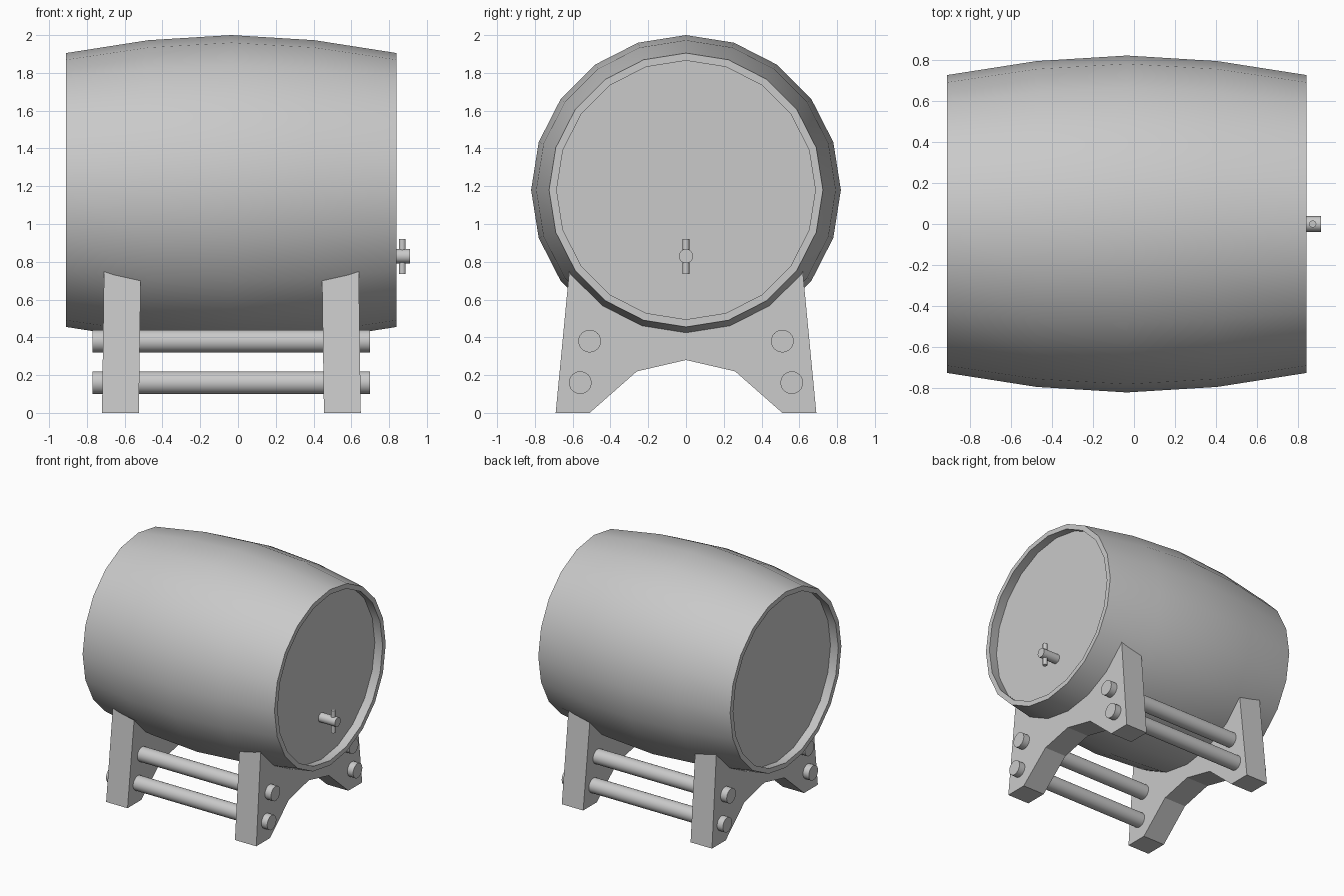
import bpy, bmesh, math
from mathutils import Matrix, Vector

cube = bpy.data.objects.get("Cube")
if cube:
    bpy.data.objects.remove(cube, do_unlink=True)

CX, CZ = -0.035, 1.18      # barrel centre
SIDES = 20

grey = bpy.data.materials.new("plain_grey")
grey.use_nodes = True
colour = (0.588, 0.588, 0.588, 1)
grey.diffuse_color = colour
grey.node_tree.nodes["Principled BSDF"].inputs["Base Color"].default_value = colour


def finish(name, bm, smooth=True):
    bmesh.ops.recalc_face_normals(bm, faces=bm.faces)
    mesh = bpy.data.meshes.new(name)
    bm.to_mesh(mesh)
    bm.free()
    mesh.materials.append(grey)
    obj = bpy.data.objects.new(name, mesh)
    bpy.context.collection.objects.link(obj)
    if smooth:
        bpy.ops.object.select_all(action='DESELECT')
        obj.select_set(True)
        bpy.context.view_layer.objects.active = obj
        bpy.ops.object.shade_smooth_by_angle(angle=math.radians(50))
    return obj


def rod(name, start, end, radius, sides):
    start, end = Vector(start), Vector(end)
    axis = end - start
    turn = axis.to_track_quat('Z', 'Y').to_matrix().to_4x4()
    bm = bmesh.new()
    bmesh.ops.create_cone(bm, cap_ends=True, segments=sides, radius1=radius,
                          radius2=radius, depth=axis.length,
                          matrix=Matrix.Translation((start + end) / 2) @ turn)
    return finish(name, bm)


# Bulging barrel shell: closed cross-section turned round the x axis
outer = [(-0.875, 0.725), (-0.44, 0.793), (0, 0.82), (0.44, 0.793), (0.875, 0.725)]
inner = [(x, r - 0.04) for x, r in reversed(outer)]
bm = bmesh.new()
rings = []
for x, r in outer + inner:
    rings.append([bm.verts.new((CX + x, r * math.cos(a), CZ + r * math.sin(a)))
                  for a in (math.tau * i / SIDES for i in range(SIDES))])
for k, ring in enumerate(rings):
    after = rings[(k + 1) % len(rings)]
    for i in range(SIDES):
        j = (i + 1) % SIDES
        bm.faces.new((ring[i], ring[j], after[j], after[i]))
finish("barrel_shell", bm)

# Recessed round heads
for side, label in ((-1, "right"), (1, "left")):
    rod(f"barrel_head_{label}", (CX + side * 0.755, 0, CZ),
        (CX + side * 0.795, 0, CZ), 0.70, SIDES)

# Tap with upright handle
rod("tap_spout", (0.75, 0, 0.83), (0.91, 0, 0.83), 0.038, 16)
rod("tap_handle", (0.87, 0, 0.735), (0.87, 0, 0.92), 0.018, 8)


def cradle_outline(radius):
    """Closed outline in y and z, its top hugging the barrel."""
    tip = (0.618, CZ - math.sqrt(radius ** 2 - 0.618 ** 2))
    right = [(0.26, 0.22), (0.51, 0), (0.69, 0), tip]
    for degrees in (36, 18):
        a = math.radians(degrees)
        right.append((radius * math.sin(a), CZ - radius * math.cos(a)))
    left = [(-y, z) for y, z in reversed(right)]
    return [(0, 0.28)] + right + [(0, CZ - radius)] + left


# Arched cradles, leaning in slightly
for side, label in ((-1, "right"), (1, "left")):
    bm = bmesh.new()
    loops = []
    for x, radius in ((0.685, 0.752), (0.49, 0.782)):
        loops.append([bm.verts.new((CX + side * (x - 0.014 * z), y, z))
                      for y, z in cradle_outline(radius)])
    for loop in loops:
        bm.faces.new(loop)
    count = len(loops[0])
    for i in range(count):
        j = (i + 1) % count
        bm.faces.new((loops[0][i], loops[0][j], loops[1][j], loops[1][i]))
    finish(f"cradle_{label}", bm, smooth=False)

# Cross bars running through both cradles
for side, label in ((-1, "front"), (1, "back")):
    for level, y, z in (("upper", 0.51, 0.38), ("lower", 0.56, 0.16)):
        rod(f"{level}_bar_{label}", (CX - 0.735, side * y, z),
            (CX + 0.735, side * y, z), 0.06, 24)
